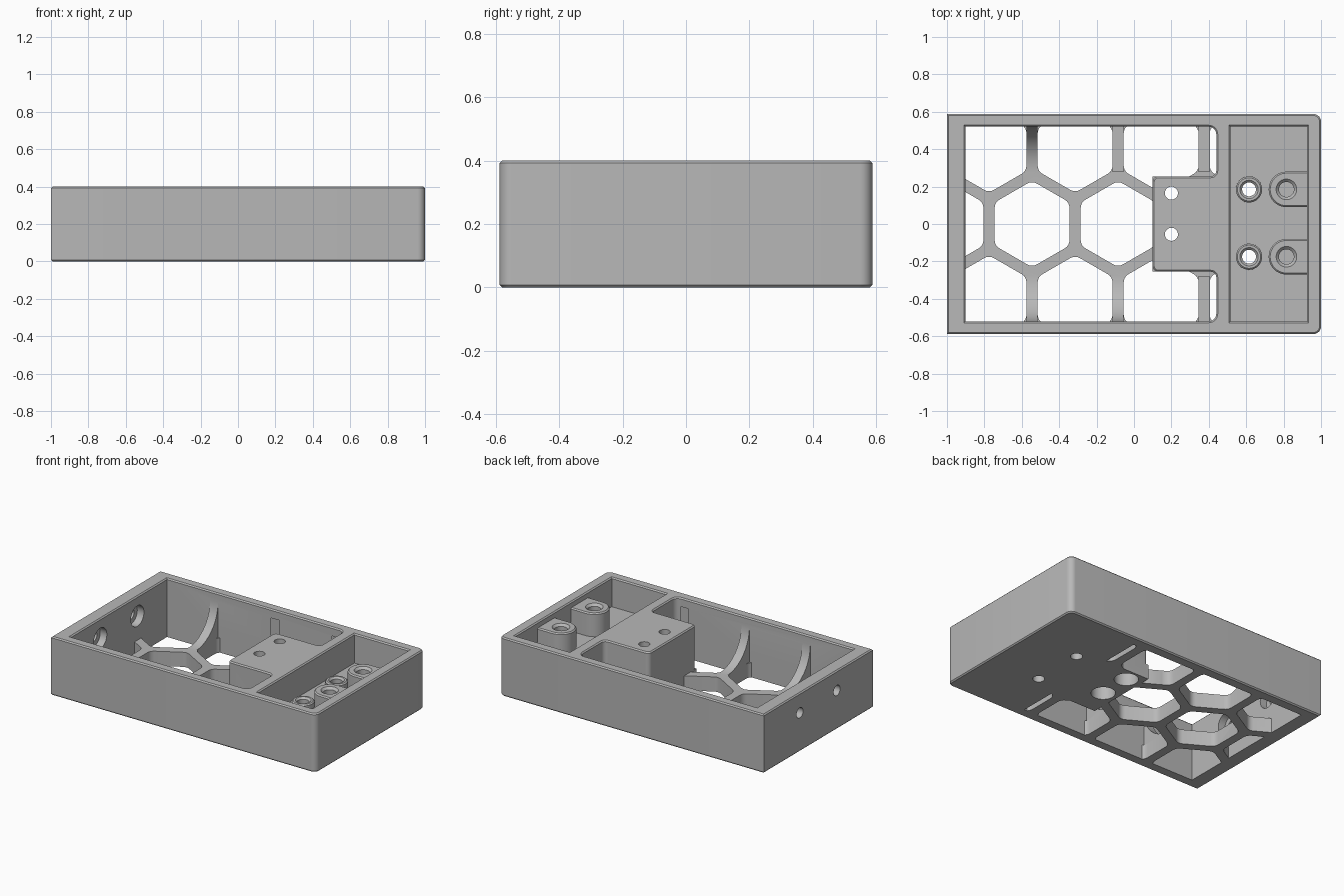
import bpy, bmesh, math
from mathutils import Vector, Matrix

if "Cube" in bpy.data.objects:
    bpy.data.objects.remove(bpy.data.objects["Cube"])

H = 0.40          # overall height
FLOOR = 0.10      # lattice thickness
BAY = 0.20        # floor height of the screw bay


def fillet(corners, seg=6):
    """Polygon (counter-clockwise) from (x, y, radius) corners."""
    out = []
    n = len(corners)
    for i, (x, y, r) in enumerate(corners):
        p = Vector((x, y))
        if r == 0:
            out.append(p)
            continue
        a = (Vector(corners[i - 1][:2]) - p).normalized()
        b = (Vector(corners[(i + 1) % n][:2]) - p).normalized()
        half = a.angle(b) / 2
        c = p + (a + b).normalized() * (r / math.sin(half))
        s = p + a * (r / math.tan(half)) - c
        e = p + b * (r / math.tan(half)) - c
        ang = s.angle_signed(e)   # clockwise positive
        for k in range(seg + 1):
            t = -ang * k / seg
            out.append(c + Vector((s.x * math.cos(t) - s.y * math.sin(t),
                                   s.x * math.sin(t) + s.y * math.cos(t))))
    return out


def circle(x, y, r, n=40):
    return [Vector((x + r * math.cos(2 * math.pi * i / n),
                    y + r * math.sin(2 * math.pi * i / n))) for i in range(n)]


def offset(loop, d):
    """Move a counter-clockwise outline outward by d."""
    out = []
    for i, p in enumerate(loop):
        e1 = (p - loop[i - 1]).normalized()
        e2 = (loop[(i + 1) % len(loop)] - p).normalized()
        n1, n2 = Vector((e1.y, -e1.x)), Vector((e2.y, -e2.x))
        out.append(p + (n1 + n2) * (d / (1 + n1.dot(n2))))
    return out


def clip(loop, axis, limit, sign):
    """Keep the part of a convex outline where sign * (coord - limit) >= 0."""
    out = []
    for i, p in enumerate(loop):
        q = loop[i - 1]
        dp, dq = sign * (p[axis] - limit), sign * (q[axis] - limit)
        if (dp >= 0) != (dq >= 0):
            out.append(q.lerp(p, dq / (dq - dp)))
        if dp >= 0:
            out.append(p)
    return out


def loft(name, loop, sections, matrix=None):
    """Solid through the outline at each (height, outward offset)."""
    bm = bmesh.new()
    rings = []
    for z, d in sections:
        pts = offset(loop, d) if d else loop
        rings.append([bm.verts.new((p.x, p.y, z)) for p in pts])
    n = len(loop)
    for lo, hi in zip(rings, rings[1:]):
        for i in range(n):
            j = (i + 1) % n
            bm.faces.new((lo[i], lo[j], hi[j], hi[i]))
    bm.faces.new(rings[0][::-1])
    bm.faces.new(rings[-1])
    if matrix:
        bm.transform(matrix)
    bmesh.ops.remove_doubles(bm, verts=bm.verts, dist=1e-5)
    bmesh.ops.recalc_face_normals(bm, faces=bm.faces)
    me = bpy.data.meshes.new(name)
    bm.to_mesh(me)
    bm.free()
    ob = bpy.data.objects.new(name, me)
    bpy.context.collection.objects.link(ob)
    return ob


# Outer body: square corners on the left, rounded corners on the right
tray = loft("tray", fillet([(-1, -0.588, 0), (1, -0.588, 0.04),
                            (1, 0.588, 0.04), (-1, 0.588, 0)]),
            [(0, -0.008), (0.008, 0), (H - 0.008, 0), (H, -0.008)])


def combine(tool, operation="DIFFERENCE"):
    tool.hide_render = True
    mod = tray.modifiers.new("shape", "BOOLEAN")
    mod.operation, mod.solver, mod.object = operation, "EXACT", tool
    bpy.context.view_layer.objects.active = tray
    bpy.ops.object.modifier_apply(modifier=mod.name)
    bpy.data.objects.remove(tool)


# Main compartment, leaving the central mounting block standing
main = fillet([(-0.9, -0.52, 0), (0.44, -0.52, 0.04), (0.44, -0.255, 0.03),
               (0.1, -0.255, 0.03), (0.1, 0.255, 0.03), (0.44, 0.255, 0.03),
               (0.44, 0.52, 0.04), (-0.9, 0.52, 0)])
combine(loft("main_cutter", main, [(FLOOR, 0), (H - 0.008, 0), (H + 0.002, 0.01)]))

# Screw bay on the right
bay = fillet([(0.515, -0.52, 0), (0.925, -0.52, 0), (0.925, 0.52, 0), (0.515, 0.52, 0)])
combine(loft("bay_cutter", bay, [(BAY, 0), (H - 0.008, 0), (H + 0.002, 0.01)]))

# Honeycomb openings in the floor, trimmed to the compartment
PITCH, R = 0.46, 0.20 / math.cos(math.pi / 6)
ROW = PITCH * math.sin(math.pi / 3)
cells = [(-0.545 + PITCH * k, 0) for k in (-1, 0, 1)]
cells += [(-0.775 + PITCH * k, s * ROW) for k in range(4) for s in (-1, 1)]
for cx, cy in cells:
    hexagon = fillet([(cx + R * math.cos(math.radians(30 + 60 * i)),
                       cy + R * math.sin(math.radians(30 + 60 * i)), 0.05)
                      for i in range(6)], 4)
    for axis, limit, sign in ((0, -0.9, 1), (1, -0.52, 1), (1, 0.52, -1), (0, 0.44, -1)):
        hexagon = clip(hexagon, axis, limit, sign)
    pieces = [clip(hexagon, 0, 0.1, -1)]
    if cy and cx > 0:                       # beside the mounting block
        side = math.copysign(1, cy)
        pieces.append(clip(hexagon, 1, side * 0.255, side))
    for piece in pieces:
        if len(piece) > 2:
            combine(loft("cell_cutter", piece, [(-0.1, 0), (FLOOR + 0.05, 0)]))

# Curved ribs sweeping from the lattice up the long walls
arc = [Vector((0.28 + 0.24 * math.sin(math.radians(a)),
               0.34 - 0.24 * math.cos(math.radians(a)))) for a in range(0, 91, 9)]
profile = [Vector((0.28, 0.05)), Vector((0.55, 0.05)), Vector((0.55, 0.34))] + arc[::-1]
for x in (-0.545, -0.085, 0.375):
    for s in (-1, 1):
        place = Matrix(((0, 0, 1, x), (s, 0, 0, 0), (0, 1, 0, 0), (0, 0, 0, 1)))
        combine(loft("rib", profile, [(-0.03, 0), (0.03, 0)], place), "UNION")

# Screw posts, raised rings and their holes in the bay
for y in (0.185, -0.175):
    post = [Vector((0.95, y + 0.095))]
    post += [Vector((0.815 + 0.095 * math.cos(math.radians(a)),
                     y + 0.095 * math.sin(math.radians(a)))) for a in range(90, 271, 9)]
    post.append(Vector((0.95, y - 0.095)))
    combine(loft("post", post, [(0.15, 0), (0.352, 0), (0.36, -0.008)]), "UNION")
    combine(loft("post_hole", circle(0.815, y, 0.04),
                 [(0.12, 0), (0.345, 0), (0.37, 0.025)]))
    combine(loft("ring", circle(0.615, y, 0.07),
                 [(0.15, 0), (0.232, 0), (0.24, -0.008)]), "UNION")
    combine(loft("ring_hole", circle(0.615, y, 0.037),
                 [(-0.1, 0), (0.228, 0), (0.25, 0.022)]))

# Mounting block holes, counterbored from below
for y in (0.165, -0.055):
    combine(loft("block_hole", circle(0.2, y, 0.035), [(-0.1, 0), (0.5, 0)]))
    combine(loft("block_bore", circle(0.2, y, 0.075), [(-0.1, 0), (0.30, 0)]))

# End wall holes, counterbored from inside
for y in (0.2, -0.2):
    place = Matrix.Translation((-1, y, 0.265)) @ Matrix.Rotation(math.pi / 2, 4, 'Y')
    combine(loft("end_hole", circle(0, 0, 0.035), [(-0.1, 0), (0.2, 0)], place))
    combine(loft("end_bore", circle(0, 0, 0.07), [(0.05, 0), (0.2, 0)], place))

# Plain grey finish
grey = bpy.data.materials.new("grey plastic")
grey.diffuse_color = (0.48, 0.48, 0.48, 1)
grey.use_nodes = True
grey.node_tree.nodes["Principled BSDF"].inputs["Base Color"].default_value = grey.diffuse_color
tray.data.materials.clear()
tray.data.materials.append(grey)
for f in tray.data.polygons:
    f.material_index = 0

bpy.ops.object.select_all(action="DESELECT")
tray.select_set(True)
bpy.context.view_layer.objects.active = tray
bpy.ops.object.shade_smooth_by_angle(angle=math.radians(30))
